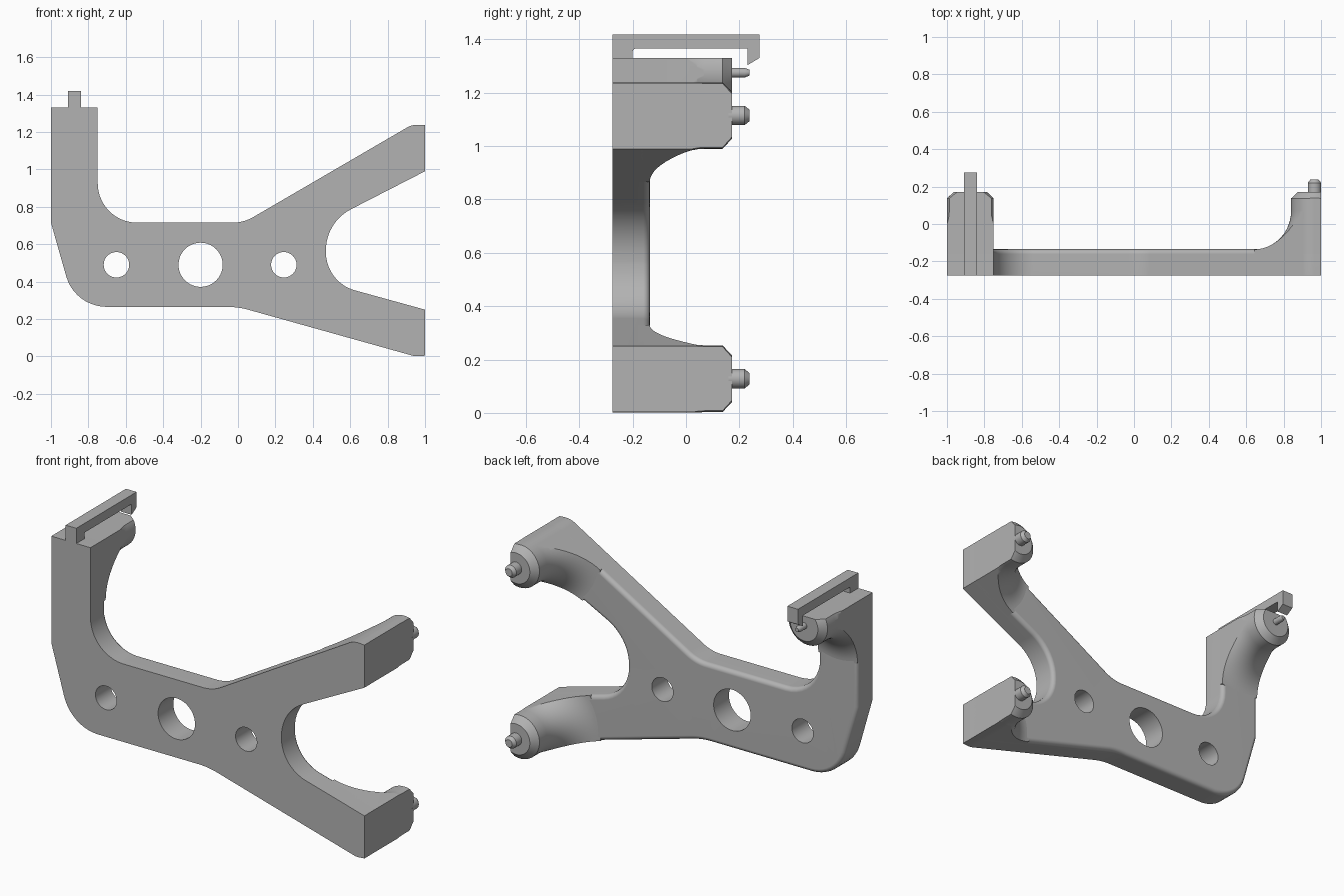
import bpy, bmesh, math
from mathutils import Vector

if "Cube" in bpy.data.objects:
    bpy.data.objects.remove(bpy.data.objects["Cube"])

FRONT, PLATE_BACK = -0.275, -0.135
grey = bpy.data.materials.new("plain grey")
grey.diffuse_color = (0.45, 0.45, 0.45, 1)
grey.use_nodes = True
grey.node_tree.nodes["Principled BSDF"].inputs["Base Color"].default_value = grey.diffuse_color


def finish(name, bm):
    bmesh.ops.recalc_face_normals(bm, faces=bm.faces)
    me = bpy.data.meshes.new(name)
    bm.to_mesh(me)
    bm.free()
    me.materials.append(grey)
    ob = bpy.data.objects.new(name, me)
    bpy.context.collection.objects.link(ob)
    return ob


def activate(ob):
    bpy.ops.object.select_all(action='DESELECT')
    ob.select_set(True)
    bpy.context.view_layer.objects.active = ob


def smooth(ob):
    activate(ob)
    bpy.ops.object.shade_smooth_by_angle(angle=math.radians(30))
    ob.modifiers.new("weighted", 'WEIGHTED_NORMAL').keep_sharp = True


def boolean(ob, cutter, operation):
    mod = ob.modifiers.new("cut", 'BOOLEAN')
    mod.object, mod.operation, mod.solver = cutter, operation, 'EXACT'
    activate(ob)
    bpy.ops.object.modifier_apply(modifier=mod.name)


def rounded(corners, steps=10):
    """Outline from (u, v, tangent length) corners, with arc fillets."""
    out = []
    for i, (u, v, t) in enumerate(corners):
        p = Vector((u, v))
        if t == 0:
            out.append(p)
            continue
        a = (Vector(corners[i - 1][:2]) - p).normalized()
        b = (Vector(corners[(i + 1) % len(corners)][:2]) - p).normalized()
        half = math.acos(max(-1, min(1, a.dot(b)))) / 2
        c = p + (a + b).normalized() * (t / math.cos(half))
        r = t * math.tan(half)
        s, e = p + a * t - c, p + b * t - c
        start = math.atan2(s.y, s.x)
        sweep = math.atan2(s.x * e.y - s.y * e.x, s.dot(e))
        for k in range(steps + 1):
            w = start + sweep * k / steps
            out.append(c + Vector((math.cos(w), math.sin(w))) * r)
    return out


def prism(name, outline, place, d0, d1, bevel=0):
    """Extrude an outline from depth d0 to d1; optionally round the d1 rim."""
    bm = bmesh.new()
    lo = [bm.verts.new(place(p, d0)) for p in outline]
    hi = [bm.verts.new(place(p, d1)) for p in outline]
    bm.faces.new(lo)
    bm.faces.new(hi)
    n = len(outline)
    rim = []
    for i in range(n):
        j = (i + 1) % n
        bm.faces.new((lo[i], lo[j], hi[j], hi[i]))
        rim.append(bm.edges.get((hi[i], hi[j])))
    bmesh.ops.recalc_face_normals(bm, faces=bm.faces)
    if bevel:
        bmesh.ops.bevel(bm, geom=rim, offset=bevel, segments=4, profile=0.5,
                        affect='EDGES', clamp_overlap=False)
    return finish(name, bm)


def lathe(name, x, z, profile, n=64):
    """Revolve (radius, y) points around a y-parallel axis through (x, z)."""
    bm = bmesh.new()
    rings = [[bm.verts.new((x + r * math.cos(2 * math.pi * k / n), y,
                            z + r * math.sin(2 * math.pi * k / n)))
              for k in range(n)] for r, y in profile]
    for a, b in zip(rings, rings[1:]):
        for k in range(n):
            m = (k + 1) % n
            bm.faces.new((a[k], a[m], b[m], b[k]))
    bm.faces.new(rings[0])
    bm.faces.new(rings[-1])
    return finish(name, bm)


def xz(p, d):
    return (p.x, d, p.y)


def yz(p, d):
    return (d, p.x, p.y)


# Bracket outline: tall left arm, flat bridge, forked right arms
outline = rounded([
    (-1, 1.33, 0), (-0.75, 1.33, 0), (-0.75, 0.715, 0.21), (0.03, 0.715, 0.06),
    (0.9315, 1.24, 0.033), (1, 1.236, 0), (1, 0.99, 0),
    (0.47, 0.718, 0.15), (0.47, 0.396, 0.16), (1, 0.25, 0),
    (1, 0.004, 0), (0.948, 0, 0.0175), (0, 0.265, 0.06),
    (-0.872, 0.265, 0.17), (-1, 0.715, 0)])

# Plate with three through holes
plate = prism("bracket_plate", outline, xz, FRONT, PLATE_BACK, bevel=0.025)
for hx, hr in ((-0.65, 0.068), (-0.2, 0.118), (0.245, 0.068)):
    cutter = lathe("hole_cutter", hx, 0.49, [(hr, -0.5), (hr, 0.2)])
    boolean(plate, cutter, 'DIFFERENCE')
    bpy.data.objects.remove(cutter)
smooth(plate)

# Round posts flaring into the arms, trimmed to the bracket outline
flare = [(0.325, -0.4)]
for k in range(13):
    t = math.pi / 2 * (1 - k / 12)
    flare.append((0.325 - 0.2 * math.cos(t), 0.07 - 0.206 * math.sin(t)))
flare += [(0.125, 0.137), (0.088, 0.172)]
trim = prism("trim_helper", outline, xz, -0.18, 0.4)
for name, px, pz, pr in (("upper_right", 0.965, 1.115, 0.036),
                         ("lower_right", 0.965, 0.128, 0.036),
                         ("left", -0.875, 1.275, 0.018)):
    post = lathe(name + "_post", px, pz, flare)
    boolean(post, trim, 'INTERSECT')
    smooth(post)
    # Locating pin with a chamfered tip
    smooth(lathe(name + "_pin", px, pz, [(pr, 0.16), (pr, 0.22),
                                         (pr * 0.6, 0.238)], 32))
bpy.data.objects.remove(trim)

# Snap clip on top of the left arm
clip = rounded([(FRONT, 1.33, 0), (-0.2, 1.33, 0), (-0.2, 1.365, 0.01),
                (0.23, 1.365, 0), (0.23, 1.303, 0), (0.275, 1.33, 0),
                (0.275, 1.418, 0), (FRONT, 1.418, 0)], 4)
smooth(prism("snap_clip", clip, yz, -0.908, -0.84))
